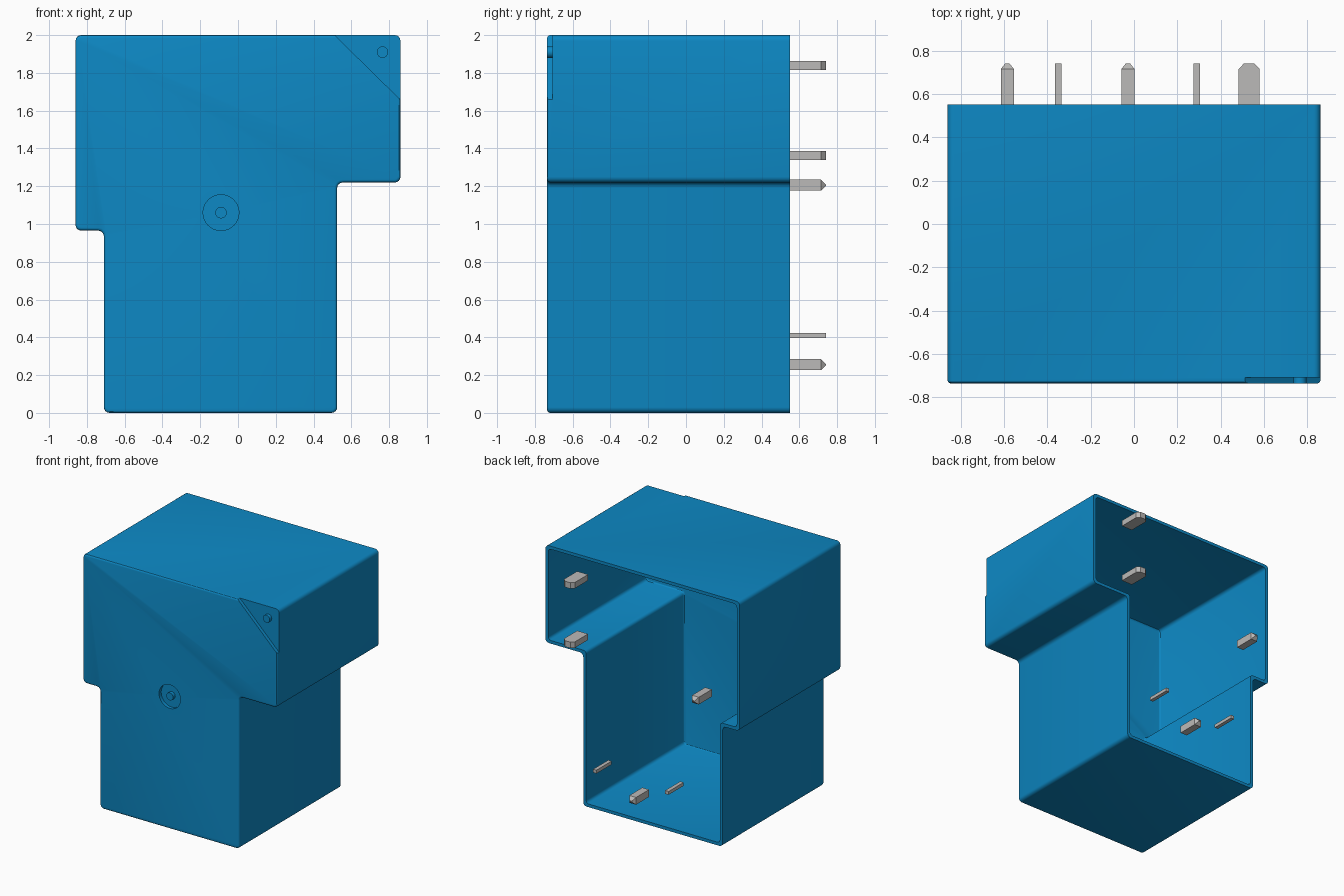
import bpy
import bmesh
import math
from mathutils import Matrix

old = bpy.data.objects.get("Cube")
if old:
    bpy.data.objects.remove(old, do_unlink=True)

FRONT, BACK, TIP = -0.735, 0.55, 0.74


def make_material(name, rgb, rough):
    m = bpy.data.materials.new(name)
    m.use_nodes = True
    m.diffuse_color = (*rgb, 1)
    bsdf = m.node_tree.nodes["Principled BSDF"]
    bsdf.inputs["Base Color"].default_value = (*rgb, 1)
    bsdf.inputs["Roughness"].default_value = rough
    return m


blue = make_material("housing blue", (0.004, 0.25, 0.56), 0.5)
grey = make_material("pin grey", (0.50, 0.49, 0.48), 0.4)


def finish(bm, name, mat):
    bmesh.ops.recalc_face_normals(bm, faces=bm.faces)
    me = bpy.data.meshes.new(name)
    bm.to_mesh(me)
    bm.free()
    me.materials.append(mat)
    ob = bpy.data.objects.new(name, me)
    bpy.context.collection.objects.link(ob)
    return ob


def prism(name, pts, y0, y1, mat, corner=0, front=0):
    """Extrude an x-z outline along y, with optional rounded corners and front edge."""
    bm = bmesh.new()
    face = bm.faces.new([bm.verts.new((x, y0, z)) for x, z in pts])
    ext = bmesh.ops.extrude_face_region(bm, geom=[face], use_keep_orig=True)
    verts = [v for v in ext["geom"] if isinstance(v, bmesh.types.BMVert)]
    bmesh.ops.translate(bm, verts=verts, vec=(0, y1 - y0, 0))
    bmesh.ops.recalc_face_normals(bm, faces=bm.faces)
    if corner:
        long_edges = [e for e in bm.edges
                      if abs(e.verts[0].co.y - e.verts[1].co.y) > 0.1]
        bmesh.ops.bevel(bm, geom=long_edges, offset=corner, segments=4,
                        profile=0.5, affect='EDGES')
    if front:
        rim = [e for e in bm.edges if all(abs(v.co.y - y0) < 1e-5 for v in e.verts)]
        bmesh.ops.bevel(bm, geom=rim, offset=front, segments=3,
                        profile=0.5, affect='EDGES')
    return finish(bm, name, mat)


def disc(name, x, z, r, y0, y1, mat):
    pts = [(x + r * math.cos(a * math.tau / 32), z + r * math.sin(a * math.tau / 32))
           for a in range(32)]
    return prism(name, pts, y0, y1, mat)


def outline(t):
    """Stepped housing outline, moved inward by t."""
    return [(-0.71 + t, t), (0.525 - t, t), (0.525 - t, 1.22 + t), (0.86 - t, 1.22 + t),
            (0.86 - t, 2 - t), (-0.86 + t, 2 - t), (-0.86 + t, 0.965 + t),
            (-0.71 + t, 0.965 + t)]


def activate(ob):
    bpy.ops.object.select_all(action='DESELECT')
    ob.select_set(True)
    bpy.context.view_layer.objects.active = ob


def cut(ob, cutter):
    cutter.hide_render = True
    mod = ob.modifiers.new("cut", 'BOOLEAN')
    mod.operation = 'DIFFERENCE'
    mod.solver = 'EXACT'
    mod.object = cutter
    activate(ob)
    bpy.ops.object.modifier_apply(modifier=mod.name)
    bpy.data.objects.remove(cutter, do_unlink=True)


# Hollow stepped housing, open at the back
housing = prism("housing", outline(0), FRONT, BACK, blue, 0.03, 0.015)
cut(housing, prism("cavity_cutter", outline(0.025), -0.69, BACK + 0.1, blue, 0.025, 0.012))

# Recessed triangular corner and round dimple on the front
cut(housing, prism("corner_cutter", [(0.41, 2.1), (0.96, 1.56), (0.96, 2.1)],
                   FRONT - 0.1, -0.708, blue))
cut(housing, disc("dimple_cutter", -0.09, 1.06, 0.095, FRONT - 0.1, -0.708, blue))
activate(housing)
bpy.ops.object.shade_smooth_by_angle(angle=math.radians(30))

# Small round posts standing in the two recesses
for name, x, z in (("corner_post", 0.765, 1.91), ("dimple_post", -0.09, 1.06)):
    post = disc(name, x, z, 0.03, FRONT, -0.70, blue)
    activate(post)
    bpy.ops.object.shade_smooth_by_angle(angle=math.radians(30))


def pin(name, x, z, w, h, tip_w, tip_h, shoulder):
    """Straight contact pin with a tip that narrows to tip_w by tip_h."""
    bm = bmesh.new()
    rings = []
    for y, a, b in ((BACK, w, h), (shoulder, w, h), (TIP, tip_w, tip_h)):
        rings.append([bm.verts.new((x + sx * a / 2, y, z + sz * b / 2))
                      for sx, sz in ((-1, -1), (1, -1), (1, 1), (-1, 1))])
    for lo, hi in zip(rings, rings[1:]):
        for i in range(4):
            j = (i + 1) % 4
            bm.faces.new((lo[i], lo[j], hi[j], hi[i]))
    bm.faces.new(rings[0])
    bm.faces.new(rings[-1])
    return finish(bm, name, grey)


# Contact pins behind the open back
for i, z in enumerate((1.838, 1.362)):
    pin(f"wide_pin_{i + 1}", 0.531, z, 0.097, 0.048, 0.048, 0.048, 0.715)
for i, (x, z) in enumerate(((-0.584, 1.206), (-0.028, 0.255))):
    pin(f"square_pin_{i + 1}", x, z, 0.06, 0.058, 0.02, 0.008, 0.715)
for i, x in enumerate((-0.349, 0.289)):
    pin(f"thin_pin_{i + 1}", x, 0.41, 0.03, 0.027, 0.03, 0.027, 0.715)
